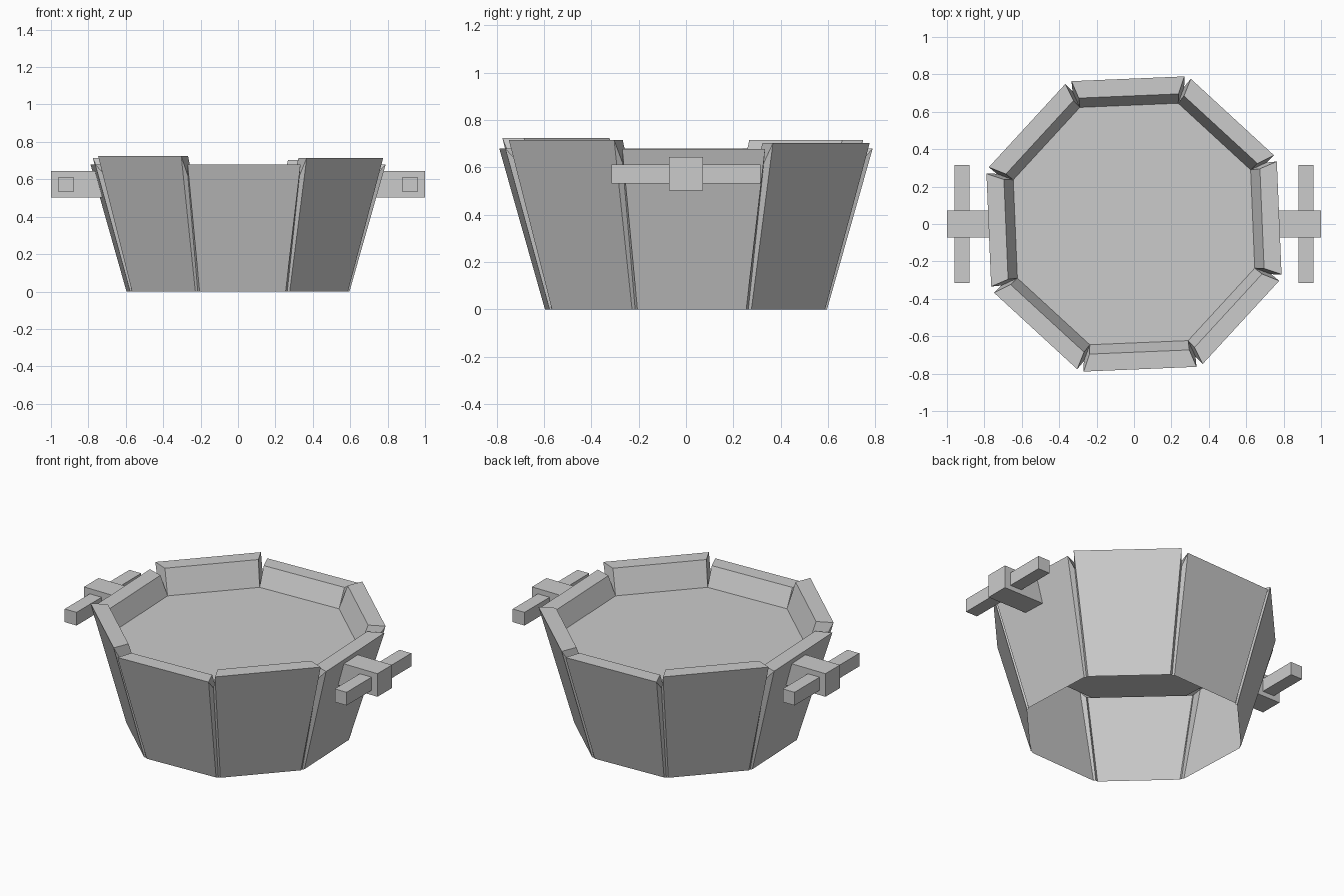
import bpy
import bmesh
from math import cos, sin, pi, radians
from mathutils import Matrix, Vector

cube = bpy.data.objects.get("Cube")
if cube:
    bpy.data.objects.remove(cube, do_unlink=True)

grey = bpy.data.materials.new("plain_grey")
grey.use_nodes = True
colour = (0.6, 0.6, 0.6, 1)
grey.diffuse_color = colour
grey.node_tree.nodes["Principled BSDF"].inputs["Base Color"].default_value = colour

TURN = radians(2.4)      # the ring of staves is turned slightly
HALF = pi / 8            # half the angle of one stave
LEVEL = 0.567            # height of the inner surface
TOPS = (0.678, 0.703, 0.68, 0.715, 0.68, 0.725, 0.68, 0.715)


def ring_corner(apothem, k, z):
    """Corner of the eight-sided ring between stave k and the next one."""
    a = TURN + (2 * k + 1) * HALF
    r = apothem / cos(HALF)
    return Vector((r * cos(a), r * sin(a), z))


def finish(name, bm):
    mesh = bpy.data.meshes.new(name)
    bm.to_mesh(mesh)
    bm.free()
    mesh.materials.append(grey)
    obj = bpy.data.objects.new(name, mesh)
    bpy.context.collection.objects.link(obj)


def stave(k, height):
    """Leaning board whose sides fold in to the grooves shared with its neighbours."""
    turn = Matrix.Rotation(TURN + 2 * k * HALF, 3, "Z")
    bm = bmesh.new()
    sides = []
    for s, c in ((-1, k - 1), (1, k)):
        points = [turn @ Vector((r, s * w, z)) for r, w, z in
                  ((0.587, 0.23, 0), (0.777, 0.302, height), (0.685, 0.267, height))]
        points += [ring_corner(r, c, z) for r, z in
                   ((0.635, LEVEL), (0.722, 0.62), (0.578, 0))]
        sides.append([bm.verts.new(p) for p in points])
    low, high = sides
    # Outer face, top face and inner face
    for i in range(3):
        bm.faces.new((low[i], high[i], high[i + 1], low[i + 1]))
    # Groove walls and rim ends
    for foot, top, inner, corner, notch, groove in sides:
        bm.faces.new((foot, top, notch, groove))
        bm.faces.new((top, inner, corner, notch))
    bmesh.ops.recalc_face_normals(bm, faces=bm.faces)
    bm.faces.ensure_lookup_table()
    if bm.faces[0].normal.dot(turn @ Vector((1, 0, 0))) < 0:
        bmesh.ops.reverse_faces(bm, faces=bm.faces)
    finish(f"stave_{k + 1}", bm)


def box(name, x, y, z):
    bm = bmesh.new()
    bmesh.ops.create_cube(bm, size=1)
    for v in bm.verts:
        v.co = [(a + b) / 2 + c * (b - a) for c, (a, b) in zip(v.co, (x, y, z))]
    finish(name, bm)


for k, height in enumerate(TOPS):
    stave(k, height)

# Flat inner surface
bm = bmesh.new()
bm.faces.new([bm.verts.new(ring_corner(0.635, k, LEVEL)) for k in range(8)])
finish("inner_surface", bm)

# Handle on each side: a bracket with a crossbar through it
for name, s in (("left", 1), ("right", -1)):
    box(f"{name}_handle_bracket", sorted((s * 0.71, s * 1.0)), (-0.071, 0.071), (0.503, 0.645))
    box(f"{name}_handle_bar", sorted((s * 0.88, s * 0.96)), (-0.315, 0.315), (0.532, 0.613))
